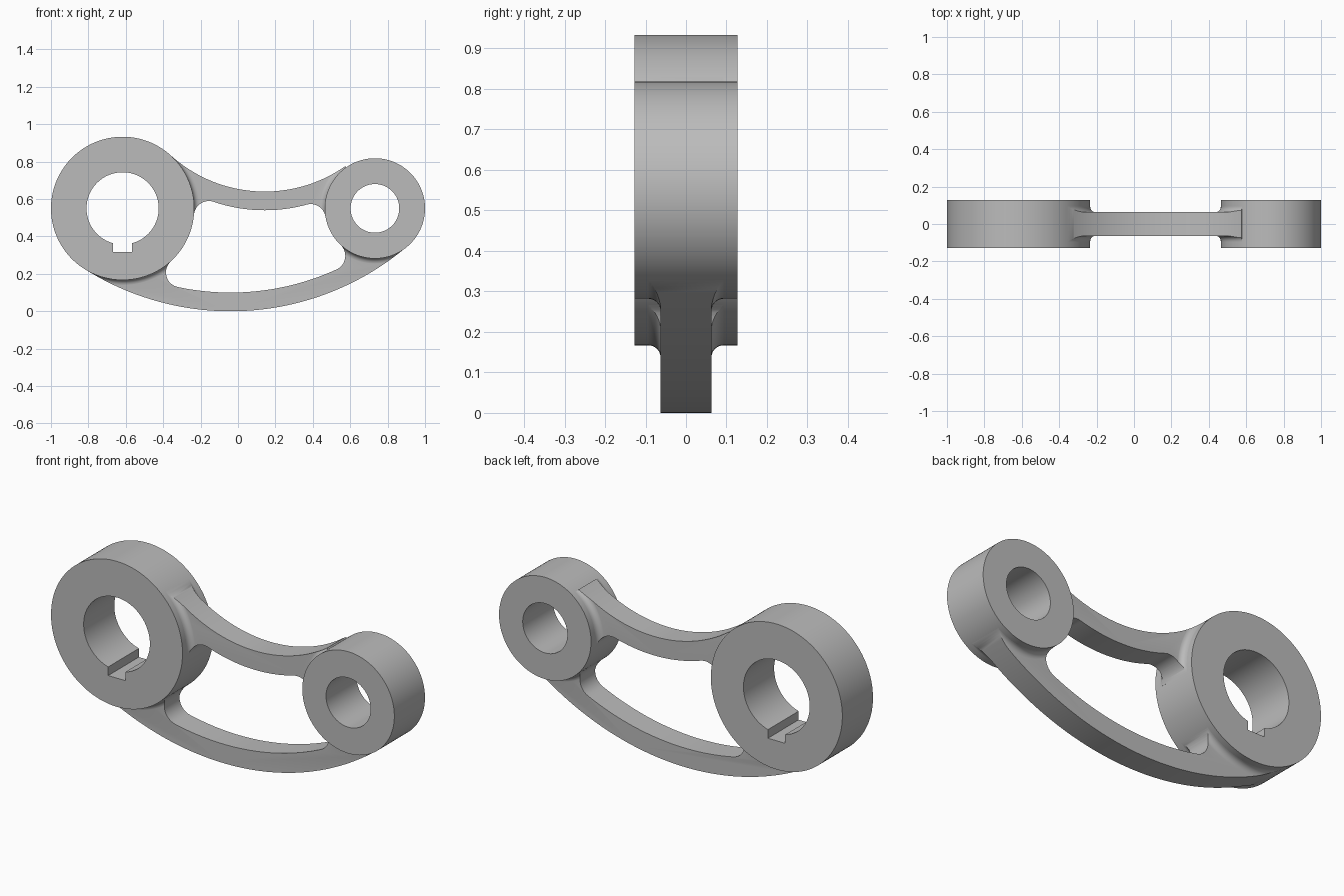
import bpy, bmesh, math
from mathutils import Vector, Matrix

if "Cube" in bpy.data.objects:
    bpy.data.objects.remove(bpy.data.objects["Cube"])

# One cast-metal colour
metal = bpy.data.materials.new("grey metal")
metal.use_nodes = True
GREY = (0.5, 0.5, 0.5, 1)
metal.diffuse_color = GREY
metal.node_tree.nodes["Principled BSDF"].inputs["Base Color"].default_value = GREY

# Main dimensions (plan is x, z; depth is y)
BIG, BIG_R, BIG_BORE = Vector((-0.617, 0.55)), 0.383, 0.193
SMALL, SMALL_R, SMALL_BORE = Vector((0.732, 0.55)), 0.268, 0.13
BOSS_HALF, WEB_HALF = 0.1275, 0.063
CORNER, BLEND, SINK = 0.08, 0.03, 0.01
WINDOW = Vector((0.1, 0.35))


def arc(centre, r, start, end, n=32):
    """Short arc from the direction of one point to that of another."""
    a, b = ((p - centre).to_tuple() for p in (start, end))
    t0 = math.atan2(a[1], a[0])
    sweep = (math.atan2(b[1], b[0]) - t0 + math.pi) % math.tau - math.pi
    angles = [t0 + sweep * i / n for i in range(n + 1)]
    return [centre + r * Vector((math.cos(t), math.sin(t))) for t in angles]


def circle(centre, r, n=128):
    angles = [math.tau * i / n for i in range(n)]
    return [centre + r * Vector((math.cos(t), math.sin(t))) for t in angles]


def corner_centre(c1, r1, c2, r2):
    """Crossing of two circles that lies nearest the window."""
    line = c2 - c1
    d = line.length
    u = line / d
    along = (d * d + r1 * r1 - r2 * r2) / (2 * d)
    off = math.sqrt(r1 * r1 - along * along) * Vector((-u.y, u.x))
    hits = [c1 + u * along + off, c1 + u * along - off]
    return min(hits, key=lambda p: (p - WINDOW).length)


def finish(name, bm):
    bmesh.ops.recalc_face_normals(bm, faces=bm.faces)
    mesh = bpy.data.meshes.new(name)
    bm.to_mesh(mesh)
    bm.free()
    mesh.materials.append(metal)
    ob = bpy.data.objects.new(name, mesh)
    bpy.context.collection.objects.link(ob)
    return ob


def plate(name, loops, half):
    """Extrude an outline, with optional holes, evenly about y = 0."""
    bm = bmesh.new()
    for loop in loops:
        vs = [bm.verts.new((p.x, -half, p.y)) for p in loop]
        for i, v in enumerate(vs):
            bm.edges.new((vs[i - 1], v))
    if len(loops) == 1:
        bm.faces.new(bm.verts)
    else:
        bmesh.ops.triangle_fill(bm, edges=bm.edges[:], use_beauty=True)
    out = bmesh.ops.extrude_face_region(bm, geom=bm.faces[:])
    moved = [g for g in out["geom"] if isinstance(g, bmesh.types.BMVert)]
    bmesh.ops.translate(bm, verts=moved, vec=(0, 2 * half, 0))
    return finish(name, bm)


def flare(centre, r):
    """Ring whose rim sweeps down from a boss wall to the web faces."""
    top = WEB_HALF + BLEND
    half = [(r - 0.05, top), (r, top)]
    for i in range(1, 9):
        t = math.pi * (1 + i / 16)
        half.append((r + BLEND + BLEND * math.cos(t), top + BLEND * math.sin(t)))
    half[-1] = (r + BLEND, WEB_HALF - 0.0005)
    profile = half + [(x, -y) for x, y in reversed(half)]
    bm = bmesh.new()
    vs = [bm.verts.new((centre.x + x, y, centre.y)) for x, y in profile]
    for i, v in enumerate(vs):
        bm.edges.new((vs[i - 1], v))
    bmesh.ops.spin(bm, geom=bm.verts[:] + bm.edges[:], cent=(centre.x, 0, centre.y),
                   axis=(0, 1, 0), angle=math.tau, steps=128)
    bmesh.ops.remove_doubles(bm, verts=bm.verts, dist=1e-5)
    return finish("blend_helper", bm)


def boolean(ob, operation, other):
    mod = ob.modifiers.new("cut", "BOOLEAN")
    mod.operation, mod.solver, mod.object = operation, "EXACT", other
    deps = bpy.context.evaluated_depsgraph_get()
    mesh = bpy.data.meshes.new_from_object(ob.evaluated_get(deps))
    ob.modifiers.clear()
    ob.data = mesh


# Bosses: the large bore has a keyway at its foot
key = 0.05
foot = math.asin(key / BIG_BORE)
span = math.tau - 2 * foot
keyed = []
for i in range(97):
    t = -math.pi / 2 + foot + span * i / 96
    keyed.append(BIG + BIG_BORE * Vector((math.cos(t), math.sin(t))))
keyed += [BIG + Vector((-key, -0.232)), BIG + Vector((key, -0.232))]
parts = [
    plate("large_boss", [circle(BIG, BIG_R), keyed], BOSS_HALF),
    plate("small_boss", [circle(SMALL, SMALL_R), circle(SMALL, SMALL_BORE)], BOSS_HALF),
]

# Envelope of the web: a flat slab with a flared ring at each boss
slab = [Vector(p) for p in ((-1.2, -0.2), (1.2, -0.2), (1.2, 1.2), (-1.2, 1.2))]
envelope = plate("envelope_helper", [slab], WEB_HALF)
rings = [flare(BIG, BIG_R), flare(SMALL, SMALL_R)]
for ring in rings:
    boolean(envelope, "UNION", ring)


def arm(name, hub, r_out, r_in, sign):
    """Curved arm tangent to both bosses; sign +1 bows down from a hub outside."""
    def facing(p):
        return hub if sign > 0 else 2 * p - hub

    f1 = corner_centre(BIG, BIG_R + CORNER, hub, r_in + sign * CORNER)
    f2 = corner_centre(SMALL, SMALL_R + CORNER, hub, r_in + sign * CORNER)
    outline = arc(hub, r_out, BIG, SMALL, 64)
    outline += arc(SMALL, SMALL_R - SINK, facing(SMALL), f2)
    outline += arc(f2, CORNER, SMALL, facing(f2), 16)
    outline += arc(hub, r_in, f2, f1, 64)[1:-1]
    outline += arc(f1, CORNER, facing(f1), BIG, 16)
    outline += arc(BIG, BIG_R - SINK, f1, facing(BIG))
    ob = plate(name, [outline], 0.11)
    boolean(ob, "INTERSECT", envelope)
    return ob


parts.append(arm("upper_arm", Vector((0.143, 1.39)), 0.75, 0.85, 1))
parts.append(arm("lower_arm", Vector((-0.04, 1.46)), 1.46, 1.36, -1))

for helper in rings + [envelope]:
    bpy.data.objects.remove(helper)

# Smooth round walls, crisp rims
bpy.ops.object.select_all(action="DESELECT")
for ob in parts:
    ob.select_set(True)
bpy.context.view_layer.objects.active = parts[0]
bpy.ops.object.shade_smooth_by_angle(angle=math.radians(30))
